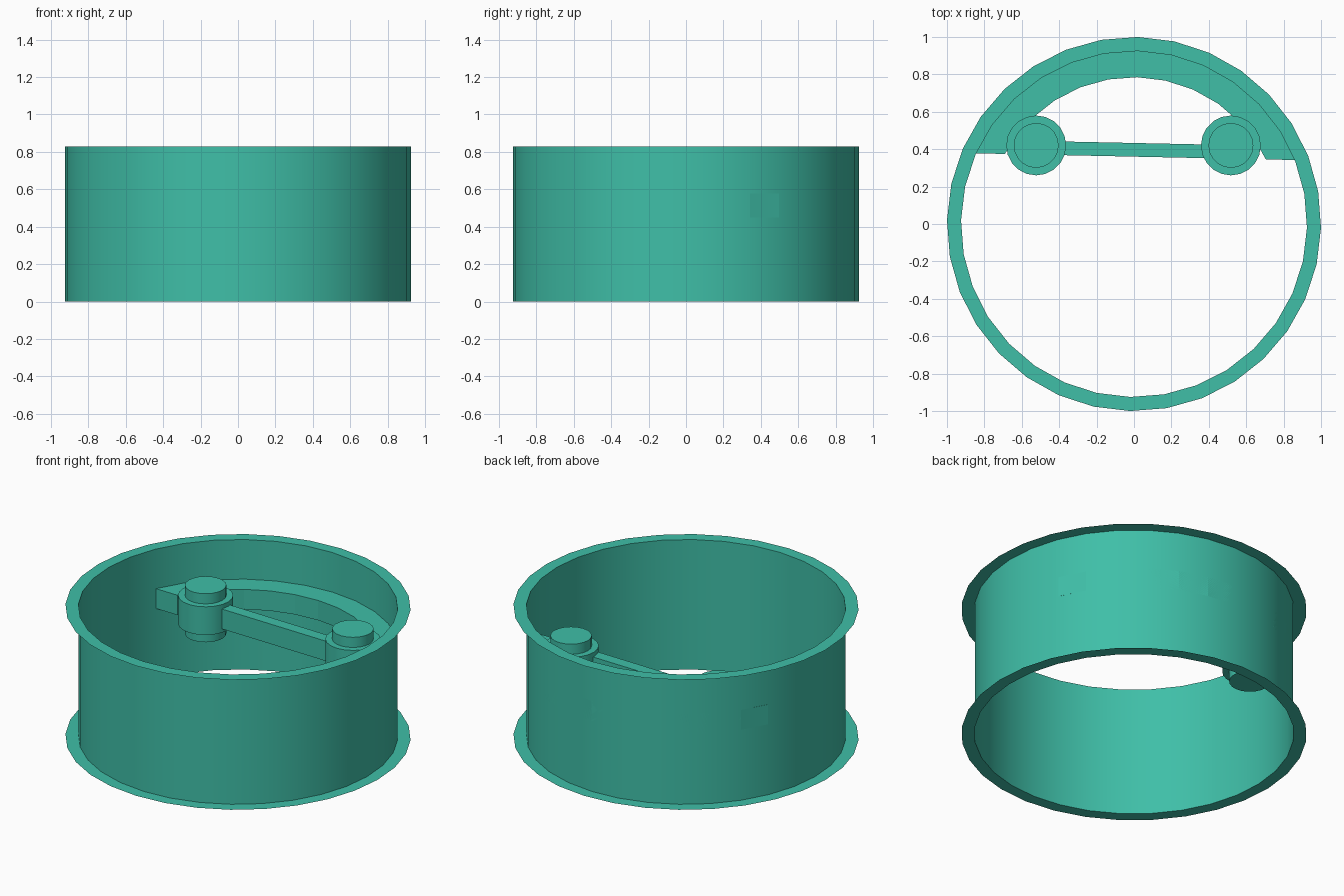
import bpy, bmesh, math

if "Cube" in bpy.data.objects:
    bpy.data.objects.remove(bpy.data.objects["Cube"])

TURN = math.radians(-1.2)      # slight twist of the whole rim
SEG = 32
RIM_R, FLANGE_R, HEIGHT = 0.925, 1.0, 0.83

mat = bpy.data.materials.new("teal")
mat.diffuse_color = (0.05, 0.52, 0.39, 1)
mat.use_nodes = True
mat.node_tree.nodes["Principled BSDF"].inputs["Base Color"].default_value = mat.diffuse_color


def finish(name, bm, turn=0.0, smooth=False, fix=True):
    if fix:
        bmesh.ops.recalc_face_normals(bm, faces=bm.faces)
    me = bpy.data.meshes.new(name)
    bm.to_mesh(me)
    bm.free()
    me.materials.append(mat)
    ob = bpy.data.objects.new(name, me)
    ob.rotation_euler.z = turn
    bpy.context.collection.objects.link(ob)
    if smooth:
        bpy.ops.object.select_all(action='DESELECT')
        ob.select_set(True)
        bpy.context.view_layer.objects.active = ob
        bpy.ops.object.shade_smooth_by_angle(angle=math.radians(35))
    return ob


def polar(r, a, z):
    return (r * math.cos(a), r * math.sin(a), z)


def lathe(name, profile, seg, loc=(0, 0), turn=0.0, caps=False):
    """Revolve (radius, z) points around a vertical axis."""
    bm = bmesh.new()
    rings = []
    for r, z in profile:
        ring = [bm.verts.new(polar(r, 2 * math.pi * i / seg, z)) for i in range(seg)]
        rings.append(ring)
    for a, b in zip(rings, rings[1:]):
        for i in range(seg):
            j = (i + 1) % seg
            bm.faces.new((a[i], a[j], b[j], b[i]))
    if caps:
        bm.faces.new(rings[0][::-1])
        bm.faces.new(rings[-1])
    ob = finish(name, bm, turn, True, fix=caps)
    ob.location = (*loc, 0)
    return ob


# Thin sheet rim with a flat flange at both ends
lathe("rim", [(FLANGE_R, 0), (RIM_R, 0), (RIM_R, HEIGHT), (FLANGE_R, HEIGHT)],
      SEG, turn=TURN)

# Crescent shelf against the back of the rim, cut off along a straight line
Z0, Z1, CUT, INNER_R = 0.45, 0.577, 0.36, 0.785
step = 2 * math.pi / SEG
mid = [k * step for k in range(3, 14)]


def arc(r):
    end = math.asin(CUT / r)
    return [end] + mid + [math.pi - end]


bm = bmesh.new()
sections = []
for ao, ai in zip(arc(RIM_R), arc(INNER_R)):
    corners = [polar(RIM_R, ao, Z0), polar(RIM_R, ao, Z1),
               polar(INNER_R, ai, Z1), polar(INNER_R, ai, Z0)]
    sections.append([bm.verts.new(c) for c in corners])
for a, b in zip(sections, sections[1:]):
    for i in range(4):
        j = (i + 1) % 4
        bm.faces.new((a[i], a[j], b[j], b[i]))
bm.faces.new(sections[0])
bm.faces.new(sections[-1][::-1])
finish("crescent_shelf", bm, TURN)

# Straight cross bar joining the two bosses
bm = bmesh.new()
bmesh.ops.create_cube(bm, size=1)
bmesh.ops.scale(bm, vec=(1.24, 0.073, Z1 - Z0), verts=bm.verts)
bmesh.ops.translate(bm, vec=(0, CUT + 0.0365, (Z0 + Z1) / 2), verts=bm.verts)
finish("cross_bar", bm, TURN)

# Stepped bosses: wide collar with a narrower pin above and below
boss = [(0.12, 0.36), (0.12, 0.425), (0.16, 0.425),
        (0.16, 0.605), (0.12, 0.605), (0.12, 0.67)]
for side, x in (("left", -0.523), ("right", 0.518)):
    lathe(side + "_boss", boss, 20, loc=(x, 0.42), caps=True)
